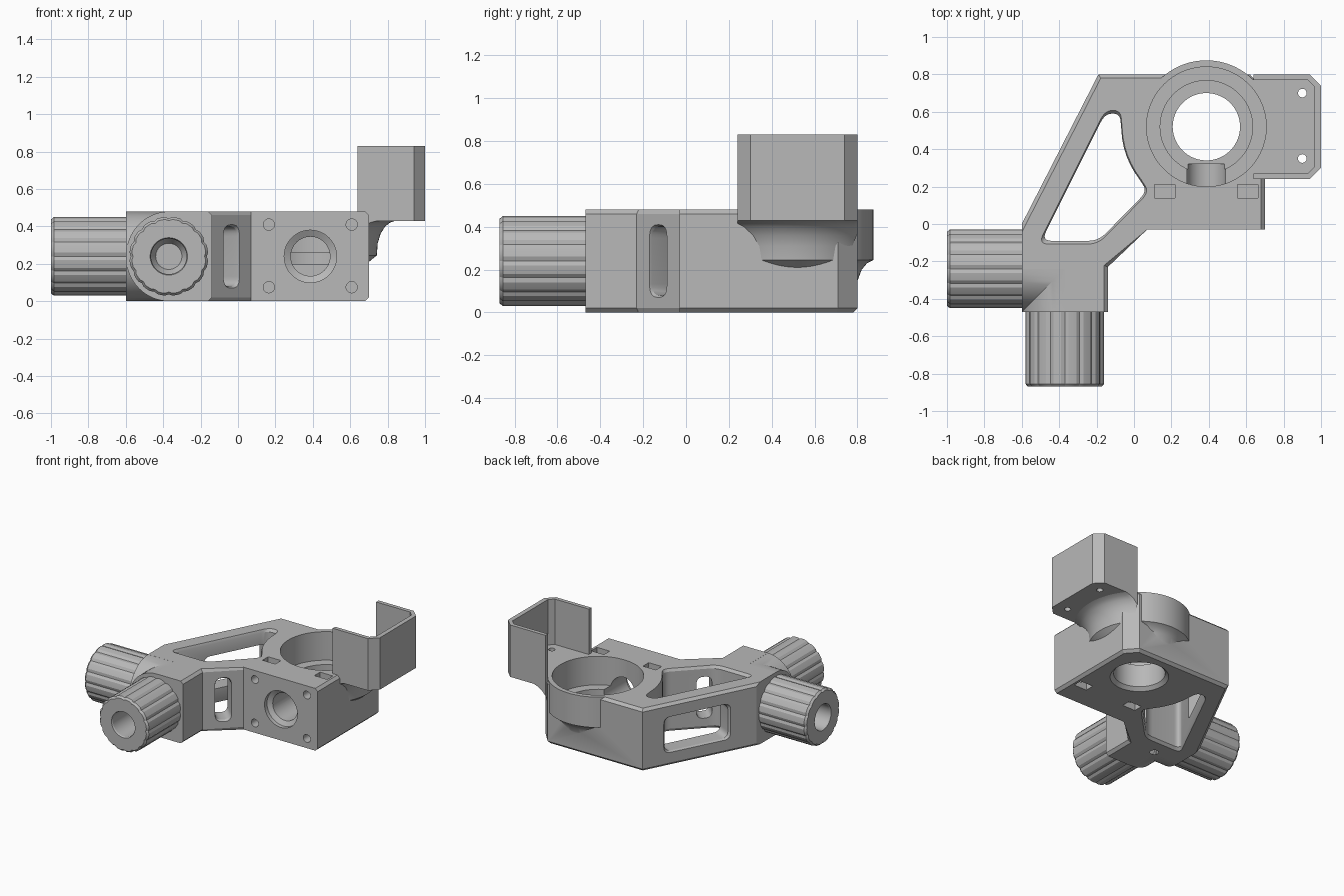
import bpy, bmesh, math
from mathutils import Matrix, Vector

if "Cube" in bpy.data.objects:
    bpy.data.objects.remove(bpy.data.objects["Cube"])

GREY = (0.48, 0.48, 0.48, 1)
mat = bpy.data.materials.new("plain grey")
mat.use_nodes = True
mat.diffuse_color = GREY
mat.node_tree.nodes["Principled BSDF"].inputs["Base Color"].default_value = GREY

H = 0.48               # body height
MID = H / 2
CX, CY = 0.387, 0.52   # cup axis
UP = Vector((0, 0, 1))


def frame(origin, out, across=None):
    """Matrix with local z pointing along out."""
    z = Vector(out).normalized()
    x = Vector(across).normalized() if across else z.orthogonal().normalized()
    m = Matrix((x, z.cross(x), z)).transposed().to_4x4()
    m.translation = origin
    return m


def finish(name, bm, m=None):
    if m:
        bm.transform(m)
    bmesh.ops.recalc_face_normals(bm, faces=bm.faces)
    me = bpy.data.meshes.new(name)
    bm.to_mesh(me)
    bm.free()
    me.materials.append(mat)
    ob = bpy.data.objects.new(name, me)
    bpy.context.collection.objects.link(ob)
    return ob


def prism(name, pts, levels, m=None, trim=None):
    """Stack of outlines; levels are (height, scale about the middle)."""
    bm = bmesh.new()
    n = len(pts)
    mid = sum((Vector(p) for p in pts), Vector((0, 0))) / n
    rings = []
    for z, s in levels:
        flat = [mid + (Vector(p) - mid) * s for p in pts]
        rings.append([bm.verts.new((p.x, p.y, z)) for p in flat])
    bm.faces.new(rings[0])
    bm.faces.new(rings[-1])
    for a, b in zip(rings, rings[1:]):
        for i in range(n):
            bm.faces.new((a[i], a[(i + 1) % n], b[(i + 1) % n], b[i]))
    if trim:
        bmesh.ops.recalc_face_normals(bm, faces=bm.faces)
        bmesh.ops.bevel(bm, geom=[e for e in bm.edges if trim(e)],
                        offset=0.02, segments=1, affect='EDGES')
    return finish(name, bm, m)


def lathe(name, profile, m, n=64):
    """Solid of revolution from (radius, height) points."""
    bm = bmesh.new()
    rings = []
    for r, z in profile:
        rings.append([bm.verts.new((r * math.cos(math.tau * i / n),
                                    r * math.sin(math.tau * i / n), z)) for i in range(n)])
    bm.faces.new(rings[0])
    bm.faces.new(rings[-1])
    for a, b in zip(rings, rings[1:]):
        for i in range(n):
            bm.faces.new((a[i], a[(i + 1) % n], b[(i + 1) % n], b[i]))
    return finish(name, bm, m)


def rounded(pts, r, seg=6):
    """Round every sharp corner of an outline."""
    out = []
    for i, p in enumerate(pts):
        p, a, b = Vector(p), Vector(pts[i - 1]), Vector(pts[(i + 1) % len(pts)])
        da, db = (a - p), (b - p)
        if da.angle(db) > math.radians(155):
            out.append(p)
            continue
        s = p + da.normalized() * min(r, da.length * 0.45)
        e = p + db.normalized() * min(r, db.length * 0.45)
        for k in range(seg + 1):
            t = k / seg
            out.append(s * (1 - t) ** 2 + p * 2 * t * (1 - t) + e * t * t)
    return out


def rect(w, h):
    return [(-w / 2, -h / 2), (w / 2, -h / 2), (w / 2, h / 2), (-w / 2, h / 2)]


def combine(ob, other, op, keep=False):
    mod = ob.modifiers.new("join", 'BOOLEAN')
    mod.operation, mod.solver, mod.object = op, 'EXACT', other
    bpy.context.view_layer.objects.active = ob
    bpy.ops.object.modifier_apply(modifier=mod.name)
    if not keep:
        bpy.data.objects.remove(other)


def cut(ob, other, keep=False):
    combine(ob, other, 'DIFFERENCE', keep)


def hole(ob, origin, out, r, depth):
    cut(ob, lathe("hole_cutter", [(r, -depth), (r, 0.05)], frame(origin, out), 32))


# Body plate, trimmed along its top and bottom rims
plan = [(-0.37, -0.47), (-0.14, -0.47), (-0.14, -0.23), (0.07, -0.03), (0.70, -0.03),
        (0.70, 0.71), (0.62, 0.80), (-0.19, 0.80), (-0.60, 0.0), (-0.60, -0.24), (-0.37, -0.24)]


def trim_rule(e):
    a, b = e.verts[0].co, e.verts[1].co
    c = (a + b) / 2
    along_x = abs(a.y - b.y) < 1e-4
    return abs(a.z - b.z) < 1e-4 and not (along_x and c.y < 0.5) and not (c.x < -0.3 and c.y < 0)


body = prism("body", plan, [(0, 1), (H, 1)], trim=trim_rule)

# Rounded housings that meet in a mitre behind the two knobs
for origin, out in (((-0.37, -0.24, MID), (-1, 0, 0)), ((-0.37, -0.24, MID), (0, -1, 0))):
    r = 0.2395 if out[0] else 0.2295
    m = frame(origin, out, UP) @ Matrix.Diagonal((0.2395, 0.2295, 1, 1))
    combine(body, lathe("housing", [(1, -0.05), (1, 0.23)], m), 'UNION')

# Cup ring with a soft lower flare
at_cup = Matrix.Translation((CX, CY, 0))
combine(body, lathe("cup", [(0.27, 0.12), (0.285, 0.16), (0.30, 0.20), (0.325, 0.23),
                            (0.355, 0.245), (0.355, H)], at_cup, 96), 'UNION')

# Side bracket: chamfered tray with three tall walls
outline = [(0.64, 0.24), (0.94, 0.24), (1, 0.30), (1, 0.74), (0.94, 0.80), (0.64, 0.80)]
inside = [(0.50, 0.27), (0.93, 0.27), (0.965, 0.305), (0.965, 0.735), (0.93, 0.77), (0.50, 0.77)]
bracket = prism("bracket", outline, [(0.43, 1), (0.83, 1)])
cut(bracket, prism("tray_cutter", inside, [(H, 1), (0.9, 1)]))
for y in (0.35, 0.70):
    hole(bracket, (0.90, y, H), UP, 0.023, 0.2)

# Flare that carries the bracket on the cup
flare = lathe("bracket_flare", [(0.30, 0.20), (0.355, 0.245), (0.36, 0.31), (0.375, 0.36),
                                (0.40, 0.40), (0.425, 0.42), (0.455, 0.431), (0.455, 0.45)],
              at_cup, 96)
combine(flare, prism("flare_limit", outline, [(0.1, 1), (0.6, 1)]), 'INTERSECT')

# Stepped bore through cup, bracket and flare
bore = lathe("bore_cutter", [(0.205, -0.05), (0.205, 0), (0.18, 0.025), (0.18, 0.20),
                             (0.247, 0.20), (0.247, 0.26), (0.32, 0.26), (0.32, 0.9)], at_cup, 96)
for ob in (body, flare, bracket):
    cut(ob, bore, ob is not bracket)

# Large rounded window with chamfered rims
arc = [(CX + 0.455 * math.cos(math.radians(a)), CY + 0.455 * math.sin(math.radians(a)))
       for a in range(218, 179, -6)]
window = rounded([(-0.495, -0.09), (-0.19, -0.09), (0.07, 0.175)] + arc
                 + [(-0.075, 0.59), (-0.155, 0.59)], 0.055)
cut(body, prism("window_cutter", window, [(-0.05, 1.05), (0, 1.05), (0.02, 1), (H - 0.02, 1),
                                          (H, 1.05), (H + 0.05, 1.05)]))

# Slots in the two slanted walls, each with a bevelled rim
slots = (((-0.035, -0.13, MID), (1, -1, 0), (1, 1, 0), 0.11, 0.32, 0.053),
         ((-0.387, 0.416, MID), (-0.8, 0.41, 0), (-0.41, -0.8, 0), 0.50, 0.26, 0.05))
for origin, out, across, w, h, r in slots:
    cut(body, prism("slot_cutter", rounded(rect(w, h), r),
                    [(-0.20, 1), (-0.015, 1), (0.005, 1.08), (0.06, 1.08)],
                    frame(origin, out, across)))

# Front bore with countersink, screw holes and nut pockets
cut(body, lathe("front_bore_cutter", [(0.105, -0.35), (0.105, -0.05), (0.14, -0.03), (0.14, 0.05)],
                frame((CX, -0.03, MID), (0, -1, 0)), 48))
for x in (0.165, 0.608):
    for z, out in ((0.41, 1), (0.075, -1)):
        hole(body, (x, -0.03, z), (0, -1, 0), 0.03, 0.21)
        face = H if out > 0 else 0
        cut(body, prism("nut_cutter", rect(0.11, 0.07), [(-0.13, 1), (0.05, 1)],
                        frame((x, 0.175, face), (0, 0, out), (1, 0, 0))))
hole(body, (-0.37, -0.22, 0), (0, 0, -1), 0.03, 0.12)

# Fluted knobs with bored ends
flutes = 16
grip = []
for i in range(flutes * 4):
    r = 0.203 if i % 4 == 0 else 0.211
    a = math.tau * i / (flutes * 4)
    grip.append((r * math.cos(a), r * math.sin(a)))
knobs = []
for name, origin, out in (("left_knob", (-0.59, -0.24, MID), (-1, 0, 0)),
                          ("front_knob", (-0.37, -0.46, MID), (0, -1, 0))):
    m = frame(origin, out, UP)
    knob = prism(name, grip, [(0, 1), (0.395, 1), (0.41, 0.94)], m)
    cut(knob, lathe("knob_cutter", [(0.07, 0.08), (0.095, 0.12), (0.095, 0.40), (0.105, 0.42)], m, 40))
    knobs.append(knob)

# Shading
bpy.ops.object.select_all(action='DESELECT')
for ob in [body, bracket, flare] + knobs:
    ob.select_set(True)
bpy.context.view_layer.objects.active = body
bpy.ops.object.shade_smooth_by_angle(angle=math.radians(25))
